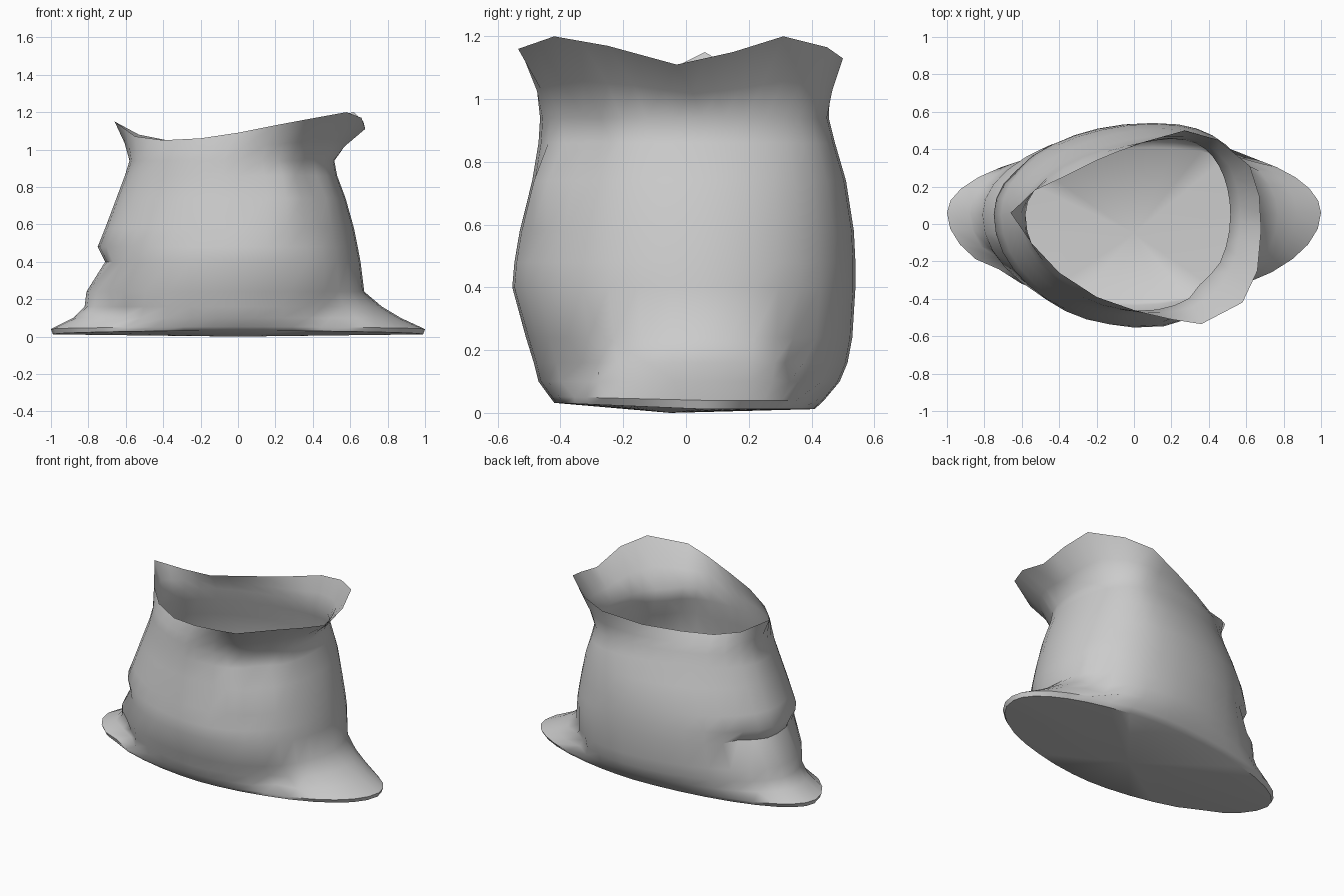
import bpy, bmesh, math
from mathutils import Vector

cube = bpy.data.objects.get("Cube")
if cube:
    bpy.data.objects.remove(cube, do_unlink=True)

SEGMENTS = 36

cloth = bpy.data.materials.new("grey_cloth")
cloth.use_nodes = True
grey = (0.6, 0.6, 0.6, 1)
cloth.diffuse_color = grey
cloth.node_tree.nodes["Principled BSDF"].inputs["Base Color"].default_value = grey


def section(z, left, right, front, back, left_point=1.0, right_point=1.0,
            tip=0.05, front_peak=0.0, back_peak=0.1, front_lift=0.0):
    """One closed cross-section; higher point values make sharper side corners."""
    points = []
    for i in range(SEGMENTS):
        angle = math.tau * i / SEGMENTS
        c, s = math.cos(angle), math.sin(angle)
        if abs(c) < 1e-6:
            c = 0.0
        middle = back_peak if s > 0 else front_peak
        side, power = (right, right_point) if c > 0 else (left, left_point)
        x = middle + (side - middle) * abs(c) ** power
        reach = (back if s > 0 else front) - tip
        y = tip + reach * abs(s)
        points.append(Vector((x, y, z + front_lift * max(0, -s))))
    return points


# Sections of the sack from the floor to the neck
sections = [
    section(0.012, -0.99, 0.99, -0.42, 0.41, 1.15, 1.15, 0.06, front_lift=0.02),
    section(0.04, -1.0, 1.0, -0.435, 0.44, 1.15, 1.15, 0.06, front_lift=0.012),
    section(0.10, -0.88, 0.87, -0.47, 0.49, 1.2, 1.2, 0.06),
    section(0.16, -0.82, 0.77, -0.485, 0.515, 1.1, 1.1),
    section(0.24, -0.81, 0.675, -0.51, 0.53, 1.1, 0.85),
    section(0.40, -0.71, 0.655, -0.545, 0.54, 0.95, 0.8),
    section(0.48, -0.75, 0.64, -0.535, 0.54, 1.05, 0.8),
    section(0.58, -0.71, 0.62, -0.52, 0.535, 1.05, 0.8),
    section(0.74, -0.65, 0.575, -0.49, 0.51, 1.1, 0.75, back_peak=0.15),
    section(0.86, -0.605, 0.53, -0.47, 0.475, 1.15, 0.75, back_peak=0.2),
    section(0.94, -0.58, 0.515, -0.465, 0.455, 1.15, 0.8, back_peak=0.2),
]

# Wavy flared mouth, counter-clockwise from the left side
mouth = [
    (0.68, -0.03, 1.11), (0.67, 0.15, 1.15), (0.62, 0.31, 1.2),
    (0.45, 0.45, 1.165), (0.27, 0.5, 1.13), (0.02, 0.43, 1.08),
    (-0.2, 0.34, 1.06), (-0.38, 0.25, 1.05), (-0.53, 0.18, 1.08),
    (-0.66, 0.06, 1.15), (-0.55, -0.1, 1.07), (-0.4, -0.26, 1.05),
    (-0.2, -0.39, 1.06), (0.0, -0.46, 1.09), (0.2, -0.51, 1.13),
    (0.36, -0.535, 1.16), (0.58, -0.42, 1.2), (0.66, -0.25, 1.17),
]
rim = []
for i, point in enumerate(mouth):
    a, b = Vector(point), Vector(mouth[(i + 1) % len(mouth)])
    rim += [a, (a + b) / 2]

# Soft transition between the neck and the mouth
neck = sections[-1]
sections.append([n.lerp(r, 0.45) - (r - n).to_2d().to_3d() * 0.12
                 for n, r in zip(neck, rim)])
sections.append(rim)

# Creases pressed into the cloth: place, radius, push
creases = [
    ((0.45, -0.4, 0.88), 0.16, (-0.03, 0.04, 0)),
    ((0.3, -0.47, 0.74), 0.14, (0, -0.03, 0)),
    ((-0.68, -0.25, 0.12), 0.12, (0.03, 0.04, 0)),
    ((0.52, -0.36, 0.12), 0.12, (-0.02, 0.04, 0)),
    ((-0.62, 0.3, 0.36), 0.13, (0.04, -0.04, 0)),
    ((0.55, 0.36, 0.14), 0.13, (-0.02, -0.04, 0)),
    ((0.1, -0.53, 0.5), 0.22, (0, -0.015, 0)),
]

bm = bmesh.new()
rings = [[bm.verts.new(p) for p in points] for points in sections]
for lower, upper in zip(rings, rings[1:]):
    for i in range(SEGMENTS):
        j = (i + 1) % SEGMENTS
        bm.faces.new((lower[i], lower[j], upper[j], upper[i]))

# Flat underside
centre = bm.verts.new((0, -0.05, 0))
for i in range(SEGMENTS):
    bm.faces.new((centre, rings[0][(i + 1) % SEGMENTS], rings[0][i]))

for vert in bm.verts:
    for place, radius, push in creases:
        near = 1 - (vert.co - Vector(place)).length / radius
        if near > 0:
            vert.co += Vector(push) * near * (2 - near)

mesh = bpy.data.meshes.new("open_sack")
bm.to_mesh(mesh)
bm.free()
mesh.materials.append(cloth)
sack = bpy.data.objects.new("open_sack", mesh)
bpy.context.collection.objects.link(sack)

bpy.ops.object.select_all(action="DESELECT")
sack.select_set(True)
bpy.context.view_layer.objects.active = sack
bpy.ops.object.shade_smooth_by_angle(angle=math.radians(50))
